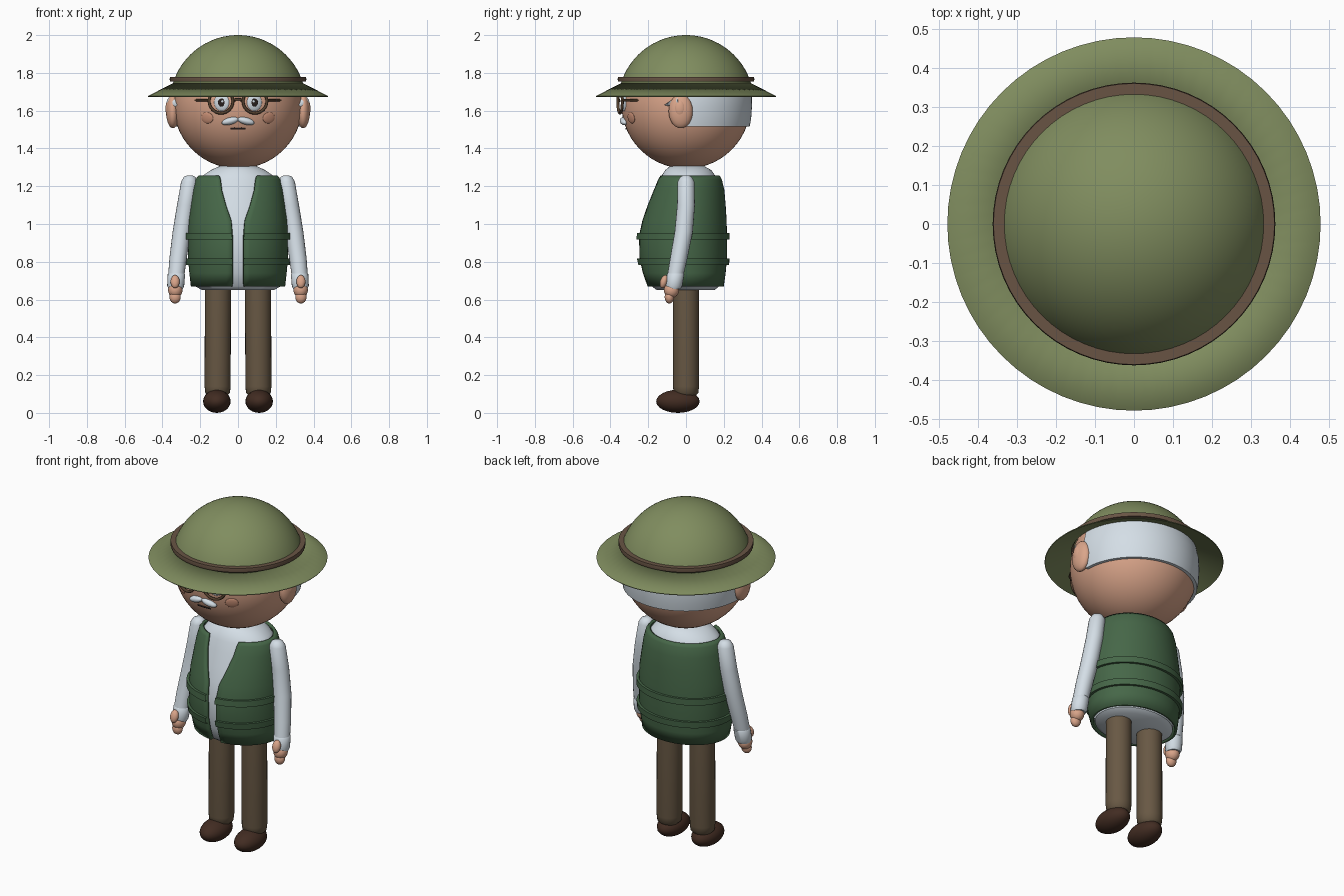
import bpy, bmesh
from math import sin, cos, pi, asin, sqrt
from mathutils import Vector

if "Cube" in bpy.data.objects:
    bpy.data.objects.remove(bpy.data.objects["Cube"])


def material(name, rgb):
    lin = [((c / 255 + 0.055) / 1.055) ** 2.4 for c in rgb] + [1]
    m = bpy.data.materials.new(name)
    m.use_nodes = True
    m.diffuse_color = lin
    m.node_tree.nodes["Principled BSDF"].inputs["Base Color"].default_value = lin
    return m


SKIN = material("skin", (218, 165, 138))
CHEEK = material("cheek blush", (204, 146, 120))
HAT = material("olive felt", (128, 141, 95))
LEATHER = material("brown leather", (104, 84, 68))
VEST = material("dark green cloth", (70, 103, 72))
WHITE = material("pale cloth and hair", (212, 222, 230))
TROUSER = material("trouser brown", (104, 88, 68))
SHOE = material("shoe brown", (66, 44, 34))
FRAME = material("glasses frame", (84, 64, 46))
BLACK = material("near black", (40, 32, 30))


def finish(name, bm, mat, thickness=0):
    bmesh.ops.recalc_face_normals(bm, faces=bm.faces)
    me = bpy.data.meshes.new(name)
    bm.to_mesh(me)
    bm.free()
    ob = bpy.data.objects.new(name, me)
    bpy.context.collection.objects.link(ob)
    me.materials.append(mat)
    if thickness:
        mod = ob.modifiers.new("thickness", "SOLIDIFY")
        mod.thickness = thickness
    bpy.ops.object.select_all(action="DESELECT")
    ob.select_set(True)
    bpy.context.view_layer.objects.active = ob
    bpy.ops.object.shade_smooth_by_angle(angle=0.7)
    return ob


def skin_rows(name, rows, mat, closed=True, caps=False, thickness=0):
    """Join rows of points into a quad surface."""
    bm = bmesh.new()
    vs = [[bm.verts.new(p) for p in row] for row in rows]
    n = len(rows[0])
    for a, b in zip(vs, vs[1:]):
        for i in range(n if closed else n - 1):
            j = (i + 1) % n
            bm.faces.new((a[i], a[j], b[j], b[i]))
    if caps:
        bm.faces.new(vs[0])
        bm.faces.new(vs[-1])
    return finish(name, bm, mat, thickness)


def lathe(name, profile, mat, thickness=0, seg=64, loop=False):
    rows = [[(r * cos(2 * pi * i / seg), r * sin(2 * pi * i / seg), z)
             for i in range(seg)] for r, z in profile]
    if loop:
        rows.append(rows[0])
    ob = skin_rows(name, rows, mat, thickness=thickness)
    bm = bmesh.new()
    bm.from_mesh(ob.data)
    bmesh.ops.remove_doubles(bm, verts=bm.verts, dist=0.0001)
    bmesh.ops.recalc_face_normals(bm, faces=bm.faces)
    bm.to_mesh(ob.data)
    bm.free()
    return ob


def ellipsoid(name, loc, size, mat, rot=(0, 0, 0), seg=24):
    bm = bmesh.new()
    bmesh.ops.create_uvsphere(bm, u_segments=seg, v_segments=seg // 2, radius=1)
    ob = finish(name, bm, mat)
    ob.location, ob.scale, ob.rotation_euler = loc, size, rot
    return ob


def tube(name, stations, mat, seg=20):
    """Upright limb from (x, y, z, radius) stations."""
    rows = [[(x + r * cos(2 * pi * i / seg), y + r * sin(2 * pi * i / seg), z)
             for i in range(seg)] for x, y, z, r in stations]
    return skin_rows(name, rows, mat, caps=True)


def wire(name, points, mat, radius, cyclic=False):
    cu = bpy.data.curves.new(name, "CURVE")
    cu.dimensions = "3D"
    cu.bevel_depth, cu.bevel_resolution, cu.use_fill_caps = radius, 2, True
    sp = cu.splines.new("POLY")
    sp.points.add(len(points) - 1)
    for p, co in zip(sp.points, points):
        p.co = (*co, 1)
    sp.use_cyclic_u = cyclic
    ob = bpy.data.objects.new(name, cu)
    bpy.context.collection.objects.link(ob)
    cu.materials.append(mat)
    return ob


# Torso stations: height, half width, front depth, back depth, half opening
BODY = [(0.67, 0.25, 0.205, 0.20, 0.03), (0.74, 0.258, 0.23, 0.21, 0.03),
        (0.82, 0.265, 0.248, 0.217, 0.03), (0.94, 0.268, 0.25, 0.217, 0.03),
        (1.02, 0.264, 0.233, 0.215, 0.037), (1.10, 0.252, 0.21, 0.21, 0.065),
        (1.18, 0.24, 0.183, 0.203, 0.088), (1.235, 0.226, 0.163, 0.19, 0.095),
        (1.256, 0.21, 0.153, 0.178, 0.10)]


def station(z):
    for a, b in zip(BODY, BODY[1:]):
        if z <= b[0]:
            t = (z - a[0]) / (b[0] - a[0])
            return [p + (q - p) * t for p, q in zip(a, b)]
    return BODY[-1]


def body_row(st, grow=0, opened=True, n=48):
    z, w, f, b, gap = st
    w, f, b = w + grow, f + grow, b + grow
    start = asin(gap / w) if opened else 0
    row = []
    for i in range(n + 1 if opened else n):
        t = start + (2 * pi - 2 * start) * i / n
        row.append((w * sin(t), -cos(t) * (f if cos(t) > 0 else b), z))
    return row


# Shirt body with rounded neck, and open vest with two raised bands
shirt = [body_row((0.65, 0.19, 0.155, 0.15, 0), 0, False)]
shirt += [body_row(s, -0.024, False) for s in BODY]
shirt += [body_row((1.285, 0.145, 0.11, 0.135, 0), 0, False),
          body_row((1.31, 0.09, 0.08, 0.09, 0), 0, False)]
skin_rows("shirt_body", shirt, WHITE, caps=True)
skin_rows("vest", [body_row(s) for s in BODY], VEST, closed=False, thickness=0.015)
for label, mid in (("upper", 0.935), ("lower", 0.80)):
    rows = []
    for dz, grow in ((-0.018, -0.004), (-0.018, 0.014), (0.018, 0.014), (0.018, -0.004)):
        st = station(mid + dz)
        rows.append(body_row(st, grow))
    skin_rows(label + "_vest_band", rows, VEST, closed=False)

# Head and hat
ellipsoid("head", (0, 0, 1.635), (0.342, 0.342, 0.342), SKIN, seg=56)
dome = [(0.36 * cos(a), 1.64 + 0.36 * sin(a))
        for a in [0.3 + (pi / 2 - 0.3) * i / 18 for i in range(19)]]
lathe("hat_dome", dome, HAT)
lathe("hat_band", [(0.325, 1.754), (0.36, 1.754), (0.362, 1.766), (0.36, 1.778),
                   (0.325, 1.778)], LEATHER, loop=True)
lathe("hat_brim", [(0.335, 1.75), (0.478, 1.677), (0.476, 1.673), (0.335, 1.738)],
      HAT, loop=True)

# Hair wrapped around the back of the head
hair = []
for r, z in ((0.31, 1.515), (0.337, 1.515), (0.345, 1.56), (0.349, 1.62),
             (0.348, 1.68), (0.333, 1.75)):
    hair.append([(r * cos(pi * i / 40), r * sin(pi * i / 40), z) for i in range(41)])
skin_rows("back_hair", hair, WHITE, closed=False)

# Mouth
wire("mouth", [(x, -sqrt(0.34 ** 2 - x * x - 0.13 ** 2) - 0.002, 1.505)
               for x in (-0.04, -0.02, 0, 0.02, 0.04)], BLACK, 0.005)
# Glasses bridge
wire("glasses_bridge", [(-0.025, -0.352, 1.65), (-0.012, -0.357, 1.66),
                        (0.012, -0.357, 1.66), (0.025, -0.352, 1.65)], FRAME, 0.007)

for side, s in (("left", 1), ("right", -1)):
    # Ear, inner ear and sideburn
    ellipsoid(side + "_ear", (s * 0.345, -0.028, 1.597), (0.036, 0.064, 0.09), SKIN)
    ellipsoid(side + "_inner_ear", (s * 0.368, -0.032, 1.61), (0.016, 0.03, 0.045), SKIN)
    bm = bmesh.new()
    bmesh.ops.create_cone(bm, cap_ends=True, segments=16, radius1=0.036, radius2=0, depth=0.085)
    burn = finish(side + "_sideburn", bm, WHITE)
    burn.location = (s * 0.333, -0.075, 1.637)
    burn.rotation_euler = Vector((s * -0.02, -0.08, -0.015)).to_track_quat("Z", "Y").to_euler()
    # Eye, pupil and glint
    ellipsoid(side + "_eye", (s * 0.086, -0.325, 1.643), (0.042, 0.014, 0.046), WHITE,
              (0, 0, s * 0.26))
    ellipsoid(side + "_pupil", (s * 0.086, -0.338, 1.643), (0.02, 0.005, 0.022), BLACK)
    ellipsoid(side + "_glint", (s * 0.083, -0.342, 1.649), (0.007, 0.003, 0.007), WHITE, seg=12)
    # Glasses ring and temple
    ring = [(s * (0.09 + 0.063 * cos(2 * pi * i / 32)),
             -0.349 + 0.012 * cos(2 * pi * i / 32), 1.65 + 0.063 * sin(2 * pi * i / 32))
            for i in range(32)]
    wire(side + "_glasses_ring", ring, FRAME, 0.008, True)
    wire(side + "_glasses_temple", [(s * 0.15, -0.337, 1.655), (s * 0.19, -0.31, 1.655),
                                    (s * 0.225, -0.25, 1.655)], FRAME, 0.006)
    # Cheek and moustache half
    ellipsoid(side + "_cheek", (s * 0.163, -0.29, 1.562), (0.036, 0.008, 0.03), CHEEK,
              (0.2, 0, s * 0.51))
    ellipsoid(side + "_moustache", (s * 0.042, -0.328, 1.545), (0.046, 0.022, 0.019), WHITE,
              (0, s * 0.25, s * 0.12))
    # Sleeve with rounded shoulder and a slightly wider cuff
    tube(side + "_sleeve", [(s * 0.256, 0, 1.258, 0.012), (s * 0.256, 0, 1.25, 0.03),
                            (s * 0.257, 0, 1.225, 0.044), (s * 0.276, 0, 1.1, 0.047),
                            (s * 0.298, -0.012, 0.96, 0.048), (s * 0.317, -0.038, 0.82, 0.046),
                            (s * 0.326, -0.055, 0.735, 0.043)], WHITE)
    tube(side + "_cuff", [(s * 0.326, -0.054, 0.742, 0.04), (s * 0.326, -0.055, 0.734, 0.046),
                          (s * 0.33, -0.065, 0.672, 0.045), (s * 0.33, -0.066, 0.655, 0.037)], WHITE)
    # Hand
    ellipsoid(side + "_palm", (s * 0.332, -0.077, 0.65), (0.038, 0.04, 0.042), SKIN)
    ellipsoid(side + "_fingers", (s * 0.333, -0.088, 0.613), (0.03, 0.025, 0.034), SKIN)
    ellipsoid(side + "_thumb", (s * 0.333, -0.117, 0.695), (0.024, 0.02, 0.036), SKIN, (-0.3, 0, 0))
    # Leg and shoe
    tube(side + "_leg", [(s * 0.108, 0, 0.09, 0.05), (s * 0.108, 0, 0.105, 0.065),
                         (s * 0.108, 0, 0.14, 0.069), (s * 0.106, 0, 0.69, 0.069)], TROUSER, 28)
    ellipsoid(side + "_shoe", (s * 0.112, -0.043, 0.061), (0.073, 0.115, 0.061), SHOE)
